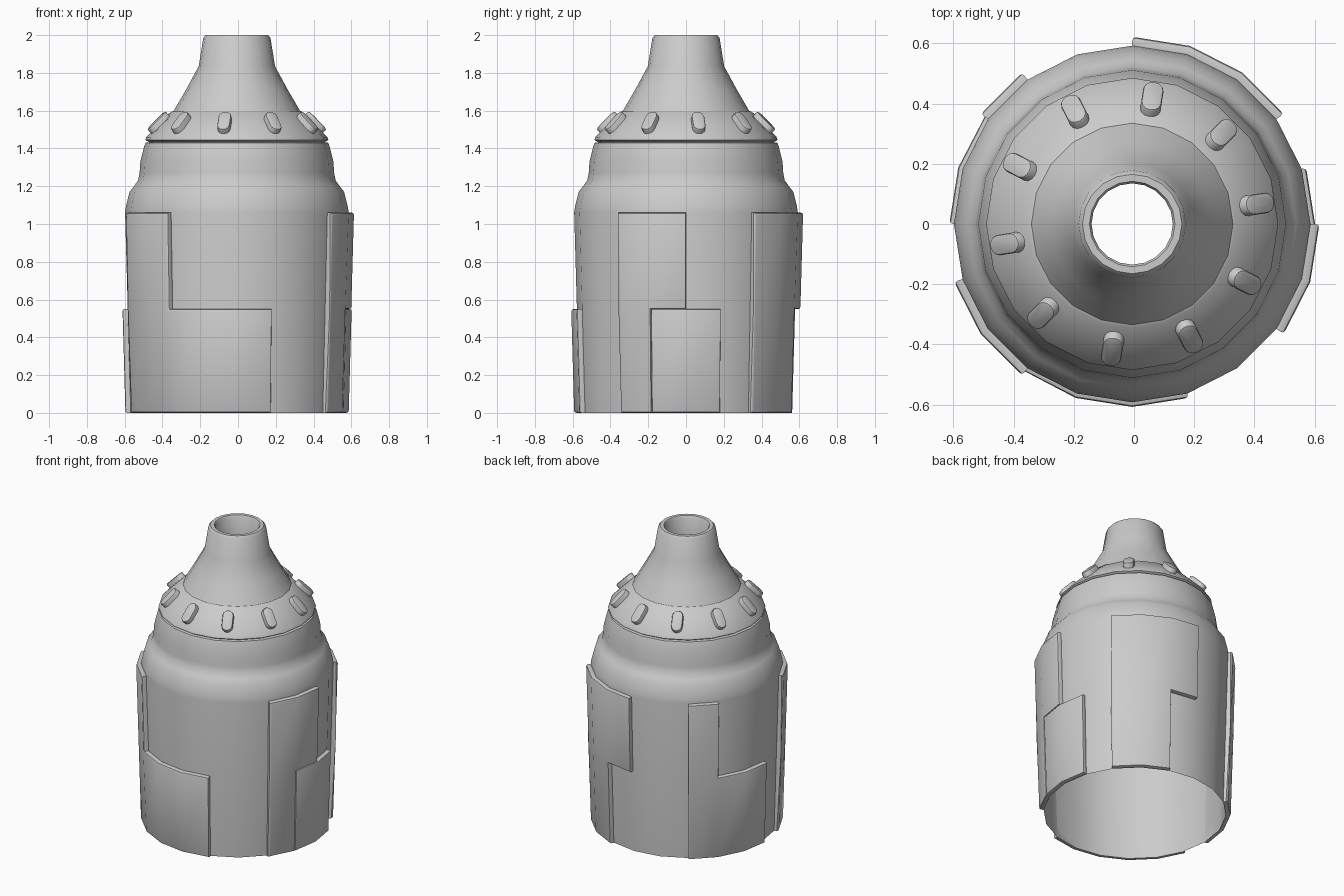
import bpy, bmesh, math
from mathutils import Vector, Matrix

if "Cube" in bpy.data.objects:
    bpy.data.objects.remove(bpy.data.objects["Cube"])

CX = -0.006      # body axis offset
N = 20           # sides of the lathe
STEP = math.radians(18)
R_BOTTOM, R_TOP, PANEL_TOP, PANEL_MID = 0.562, 0.592, 1.06, 0.55


def finish(bm, name, angle=35):
    bmesh.ops.recalc_face_normals(bm, faces=bm.faces)
    mesh = bpy.data.meshes.new(name)
    bm.to_mesh(mesh)
    bm.free()
    ob = bpy.data.objects.new(name, mesh)
    bpy.context.collection.objects.link(ob)
    bpy.ops.object.select_all(action='DESELECT')
    bpy.context.view_layer.objects.active = ob
    ob.select_set(True)
    bpy.ops.object.shade_smooth_by_angle(angle=math.radians(angle))
    return ob


def polar(r, i, z):
    return Vector((CX + r * math.cos(i * STEP), r * math.sin(i * STEP), z))


def lathe(name, profile):
    bm = bmesh.new()
    rings = [[bm.verts.new(polar(r, i, z)) for i in range(N)] for r, z in profile]
    for a, b in zip(rings, rings[1:]):
        for i in range(N):
            j = (i + 1) % N
            bm.faces.new((a[i], a[j], b[j], b[i]))
    return finish(bm, name)


def panel(name, upper, lower, thick=0.03):
    """Raised plate covering body columns; upper/lower are column index ranges."""
    bm = bmesh.new()
    cache = {}

    def vert(i, z):
        if (i, z) not in cache:
            r = R_BOTTOM + (R_TOP - R_BOTTOM) * z / PANEL_TOP
            cache[i, z] = bm.verts.new(polar(r, i, z))
        return cache[i, z]

    for (start, end), z0, z1 in ((lower, 0, PANEL_MID), (upper, PANEL_MID, PANEL_TOP)):
        for i in range(start, end):
            bm.faces.new((vert(i, z0), vert(i + 1, z0), vert(i + 1, z1), vert(i, z1)))
    geom = bmesh.ops.extrude_face_region(bm, geom=bm.faces[:])['geom']
    top = {g for g in geom if isinstance(g, bmesh.types.BMFace)}
    for v in [g for g in geom if isinstance(g, bmesh.types.BMVert)]:
        d = Vector((v.co.x - CX, v.co.y, 0))
        v.co += d.normalized() * thick
    rim = [e for e in bm.edges if len(e.link_faces) == 2
           and sum(f in top for f in e.link_faces) == 1]
    bmesh.ops.bevel(bm, geom=rim, offset=0.013, segments=2, profile=0.5, affect='EDGES')
    return finish(bm, name, 40)


# Main shell: open skirt and rounded shoulder
lathe("lower_shell", [(R_BOTTOM, 0), (R_TOP, PANEL_TOP), (0.588, 1.09), (0.568, 1.17),
                      (0.545, 1.20), (0.523, 1.23), (0.515, 1.27), (0.511, 1.33),
                      (0.491, 1.41), (0.484, 1.43), (0.465, 1.433)])

# Sloped collar carrying the pegs
lathe("collar", [(0.465, 1.433), (0.485, 1.445), (0.48, 1.46), (0.345, 1.595), (0.33, 1.60)])

# Nozzle with open tube
lathe("nozzle", [(0.335, 1.598), (0.27, 1.71), (0.202, 1.835), (0.178, 1.985), (0.165, 2.0),
                 (0.142, 2.0), (0.135, 1.99), (0.135, 1.80)])

# Stepped plates around the skirt
panel("front_panel", (11, 13), (11, 16))
panel("right_panel_tall", (18, 20), (18, 19))
panel("right_panel_low", (0, 0), (19, 21))
panel("back_panel", (2, 5), (2, 4))
panel("left_panel", (7, 8), (7, 10))

# Ten rounded pegs lying on the collar
out = Vector((1, 0, 1)).normalized()
down = Vector((1, 0, -1)).normalized()
for k in range(10):
    bm = bmesh.new()
    w, half = 0.034, 0.034
    outline = [(half * s + w * math.cos(a), w * math.sin(a))
               for s, base in ((1, -90), (-1, 90))
               for a in [math.radians(base + 30 * n) for n in range(7)]]
    face = bm.faces.new([bm.verts.new((x, y, -0.03)) for x, y in outline])
    geom = bmesh.ops.extrude_face_region(bm, geom=[face])['geom']
    top_verts = [g for g in geom if isinstance(g, bmesh.types.BMVert)]
    bmesh.ops.translate(bm, verts=top_verts, vec=(0, 0, 0.06))
    rim = [e for e in bm.edges if all(v in top_verts for v in e.verts)]
    bmesh.ops.bevel(bm, geom=rim, offset=0.009, segments=2, profile=0.5, affect='EDGES')
    basis = Matrix((down, (0, 1, 0), out)).transposed().to_4x4()
    spin = Matrix.Rotation(math.radians(9 + 36 * k), 4, 'Z')
    place = Matrix.Translation((CX, 0, 0)) @ spin @ Matrix.Translation((0.411, 0, 1.528))
    bm.transform(place @ basis)
    finish(bm, f"peg_{k + 1}", 40)
